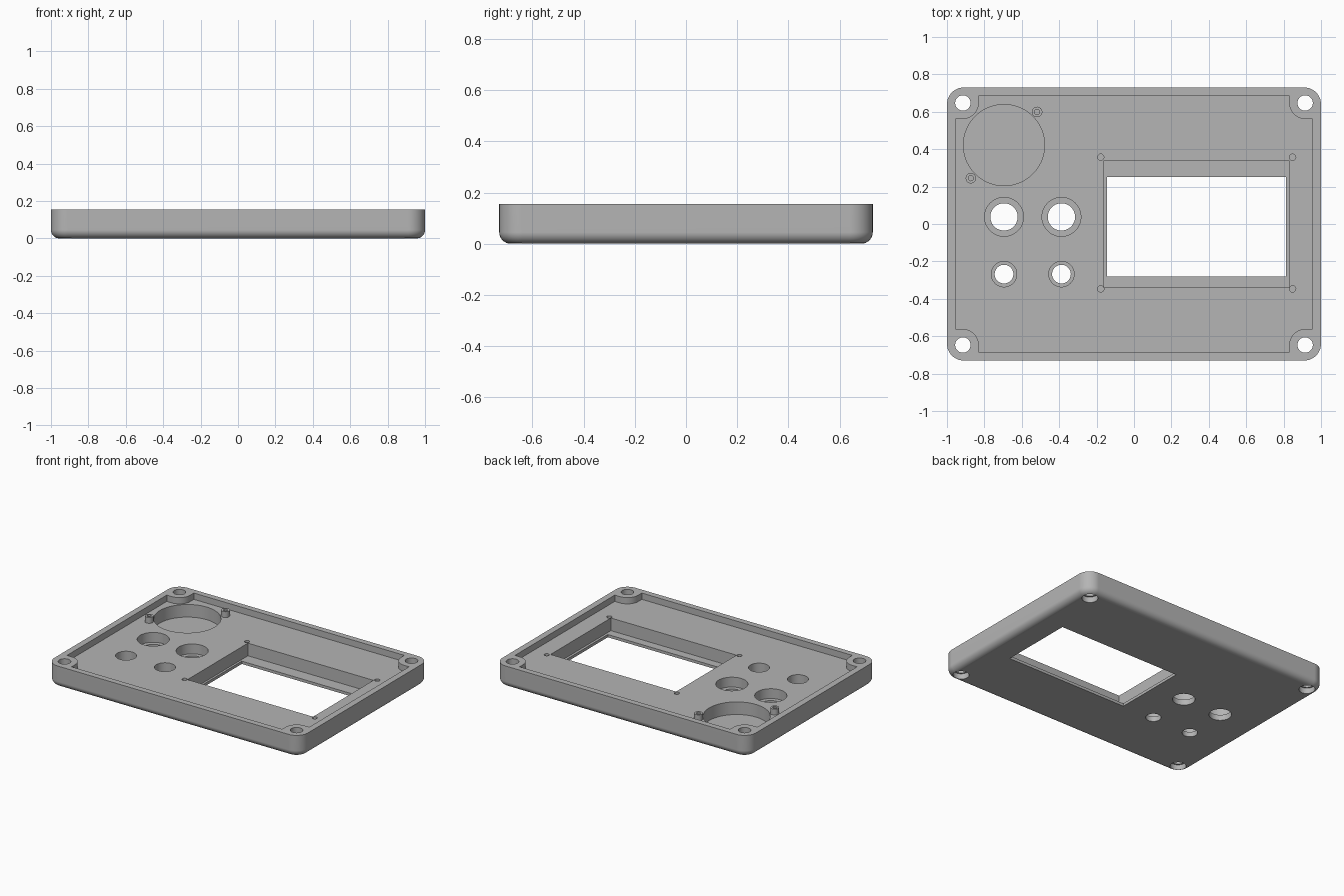
import bpy, bmesh
from math import sin, cos, pi, radians

if "Cube" in bpy.data.objects:
    bpy.data.objects.remove(bpy.data.objects["Cube"], do_unlink=True)

grey = bpy.data.materials.new("plain grey")
grey.use_nodes = True
grey.diffuse_color = (0.46, 0.46, 0.46, 1)
grey.node_tree.nodes["Principled BSDF"].inputs["Base Color"].default_value = grey.diffuse_color

HX, HY, TOP, FLOOR, SKIN = 1.0, 0.73, 0.155, 0.11, 0.02
CORNER, FILLET = 0.09, 0.045
HOLE_X, HOLE_Y = 0.915, 0.647


def arc(cx, cy, r, a0, a1, n):
    """Points on an arc, angles in degrees."""
    steps = [radians(a0 + (a1 - a0) * i / n) for i in range(n + 1)]
    return [(cx + r * cos(a), cy + r * sin(a)) for a in steps]


def circle(cx, cy, r, n=48):
    return arc(cx, cy, r, 0, 360, n)[:-1]


def rect(x0, x1, y0, y1):
    return [(x0, y0), (x1, y0), (x1, y1), (x0, y1)]


def rounded(hx, hy, r):
    pts = []
    for sx, sy, a in ((1, 1, 0), (-1, 1, 90), (-1, -1, 180), (1, -1, 270)):
        pts += arc(sx * (hx - r), sy * (hy - r), r, a, a + 90, 10)
    return pts


def loft(name, layers):
    """Solid through a stack of (outline, z) layers, capped at both ends."""
    bm = bmesh.new()
    rings = [[bm.verts.new((x, y, z)) for x, y in pts] for pts, z in layers]
    for low, high in zip(rings, rings[1:]):
        for i in range(len(low)):
            j = (i + 1) % len(low)
            bm.faces.new((low[i], low[j], high[j], high[i]))
    bm.faces.new(rings[0][::-1])
    bm.faces.new(rings[-1])
    bmesh.ops.recalc_face_normals(bm, faces=bm.faces)
    mesh = bpy.data.meshes.new(name)
    bm.to_mesh(mesh)
    bm.free()
    mesh.materials.append(grey)
    ob = bpy.data.objects.new(name, mesh)
    bpy.context.collection.objects.link(ob)
    return ob


def cut(target, outline, z0, z1):
    """Subtract a prism from the target and discard the cutter."""
    cutter = loft("cutter", [(outline, z0), (outline, z1)])
    cutter.hide_render = True
    mod = target.modifiers.new("cut", "BOOLEAN")
    mod.operation, mod.solver, mod.object = "DIFFERENCE", "EXACT", cutter
    bpy.context.view_layer.objects.active = target
    bpy.ops.object.modifier_apply(modifier=mod.name)
    bpy.data.objects.remove(cutter, do_unlink=True)


def smooth(ob):
    bpy.ops.object.select_all(action="DESELECT")
    ob.select_set(True)
    bpy.context.view_layer.objects.active = ob
    bpy.ops.object.shade_smooth_by_angle(angle=radians(35))
    mod = ob.modifiers.new("flat face normals", "WEIGHTED_NORMAL")
    mod.keep_sharp = True


# Panel body with rounded corners and a rounded lower edge
layers = []
for i in range(9):
    a = pi / 2 * i / 8
    inset = FILLET * (1 - sin(a))
    layers.append((rounded(HX - inset, HY - inset, CORNER - inset), FILLET * (1 - cos(a))))
layers.append((rounded(HX, HY, CORNER), TOP))
panel = loft("panel_body", layers)

# Shallow tray, leaving the rim and four corner bosses
tray = []
ix, iy, boss = 0.955, 0.688, 0.085
for sx, sy in ((1, 1), (-1, 1), (-1, -1), (1, -1)):
    pts = [(ix, HOLE_Y - boss)] + arc(HOLE_X, HOLE_Y, boss, 270, 180, 12)
    pts += [(HOLE_X - boss, iy)]
    pts = [(sx * x, sy * y) for x, y in pts]
    tray += pts if sx * sy > 0 else pts[::-1]
cut(panel, tray, FLOOR, 0.3)

# Corner screw holes, widened underneath
for sx in (1, -1):
    for sy in (1, -1):
        cut(panel, circle(sx * HOLE_X, sy * HOLE_Y, 0.041), -0.1, 0.3)
        cut(panel, circle(sx * HOLE_X, sy * HOLE_Y, 0.052), -0.1, 0.04)

# Screen pocket, window and blind screw holes
cut(panel, rect(-0.16, 0.83, -0.34, 0.34), SKIN, 0.3)
cut(panel, rect(-0.145, 0.813, -0.28, 0.25), -0.1, 0.3)
for x in (-0.178, 0.848):
    for y in (-0.347, 0.357):
        cut(panel, circle(x, y, 0.017, 24), 0.05, 0.3)

# Round pocket
cut(panel, circle(-0.695, 0.422, 0.217, 72), SKIN, 0.3)

# Stepped control holes
for x in (-0.695, -0.388):
    for y, inner, outer, ledge in ((0.038, 0.073, 0.104, 0.04), (-0.268, 0.05, 0.068, 0.035)):
        cut(panel, circle(x, y, outer), ledge, 0.3)
        cut(panel, circle(x, y, inner), -0.1, 0.3)
smooth(panel)

# Hollow posts beside the round pocket
for side, x, y in (("right", -0.872, 0.245), ("left", -0.518, 0.599)):
    outline = circle(x, y, 0.028, 32)
    post = loft("pocket_post_" + side, [(outline, FLOOR - 0.005), (outline, TOP - 0.003)])
    cut(post, circle(x, y, 0.014, 24), FLOOR, 0.3)
    smooth(post)
